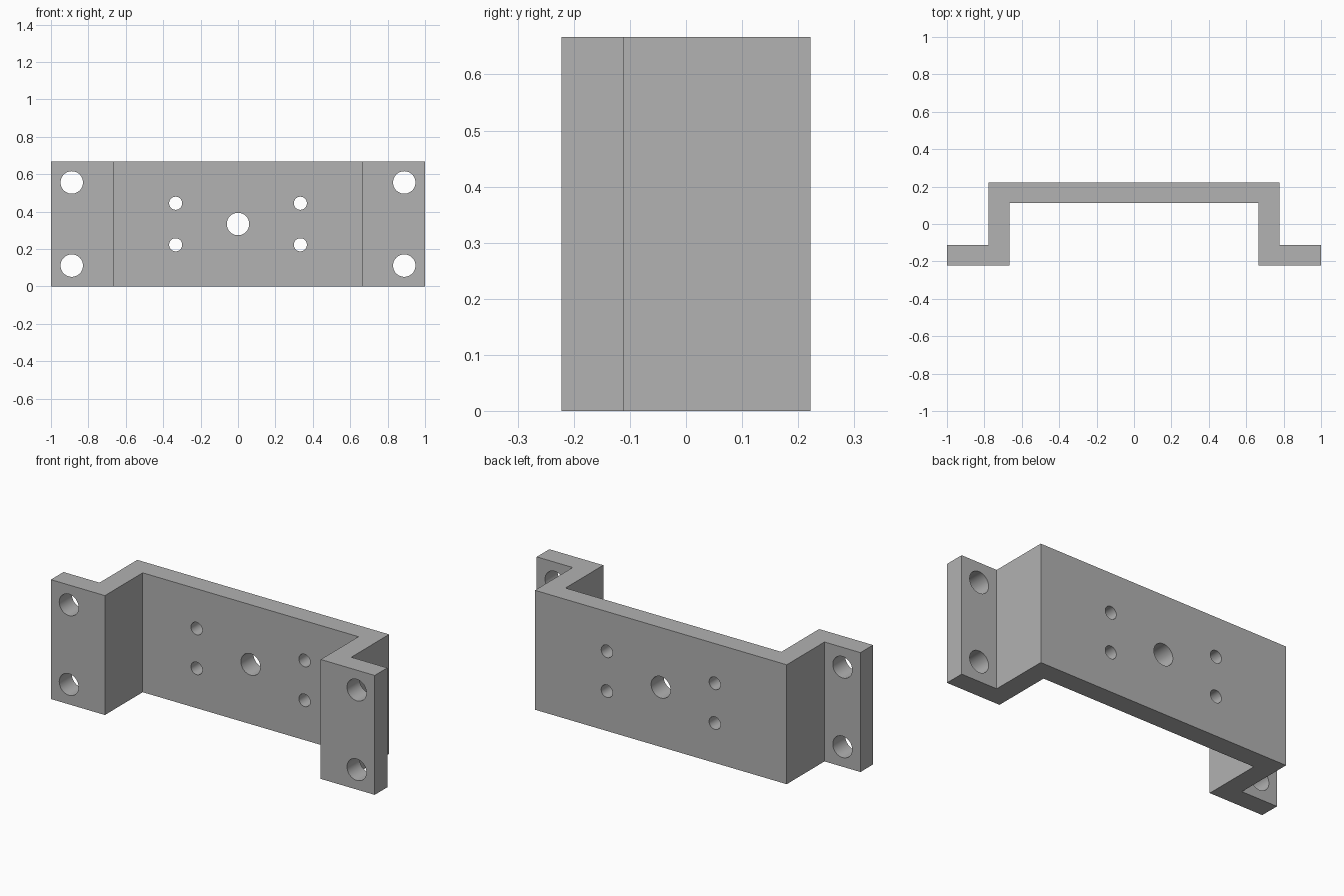
import bpy
import bmesh
import math

if "Cube" in bpy.data.objects:
    bpy.data.objects.remove(bpy.data.objects["Cube"], do_unlink=True)

U = 1 / 9           # plate thickness, the unit of every dimension
HEIGHT = 6 * U

metal = bpy.data.materials.new("grey_metal")
metal.use_nodes = True
grey = (0.445, 0.445, 0.445, 1)
metal.diffuse_color = grey
metal.node_tree.nodes["Principled BSDF"].inputs["Base Color"].default_value = grey


def add_object(name, bm):
    bmesh.ops.recalc_face_normals(bm, faces=bm.faces)
    mesh = bpy.data.meshes.new(name)
    bm.to_mesh(mesh)
    bm.free()
    mesh.materials.append(metal)
    obj = bpy.data.objects.new(name, mesh)
    bpy.context.collection.objects.link(obj)
    return obj


# Hat-shaped bracket: half profile mirrored, then extruded upwards
half = [(7, 2), (7, -1), (9, -1), (9, -2), (6, -2), (6, 1)]
outline = half + [(-x, y) for x, y in reversed(half)]
bm = bmesh.new()
base = bm.faces.new([bm.verts.new((x * U, y * U, 0)) for x, y in outline])
top = bmesh.ops.extrude_face_region(bm, geom=[base])["geom"]
bmesh.ops.translate(bm, vec=(0, 0, HEIGHT),
                    verts=[v for v in top if isinstance(v, bmesh.types.BMVert)])
bracket = add_object("mounting_bracket", bm)


# Drill holes through the plates, front to back
def drill(x, y, z, radius):
    bpy.ops.mesh.primitive_cylinder_add(
        vertices=48, radius=radius, depth=2 * U,
        location=(x * U, y * U, z * U), rotation=(math.pi / 2, 0, 0))
    cutter = bpy.context.object
    cutter.name = "hole_cutter"
    cutter.hide_render = True
    cutter.data.materials.append(metal)
    bpy.context.view_layer.objects.active = bracket
    cut = bracket.modifiers.new("hole", "BOOLEAN")
    cut.operation = "DIFFERENCE"
    cut.solver = "EXACT"
    cut.object = cutter
    bpy.ops.object.modifier_apply(modifier=cut.name)
    bpy.data.objects.remove(cutter, do_unlink=True)


drill(0, 1.5, 3, 0.06)                  # centre hole
for side in (-1, 1):
    for z in (1, 5):
        drill(8 * side, -1.5, z, 0.06)  # flange bolt holes
    for z in (2, 4):
        drill(3 * side, 1.5, z, 0.035)  # small screw holes

# Smooth hole walls, sharp plate edges
bpy.ops.object.select_all(action="DESELECT")
bracket.select_set(True)
bpy.context.view_layer.objects.active = bracket
bpy.ops.object.shade_smooth_by_angle(angle=math.radians(30))
